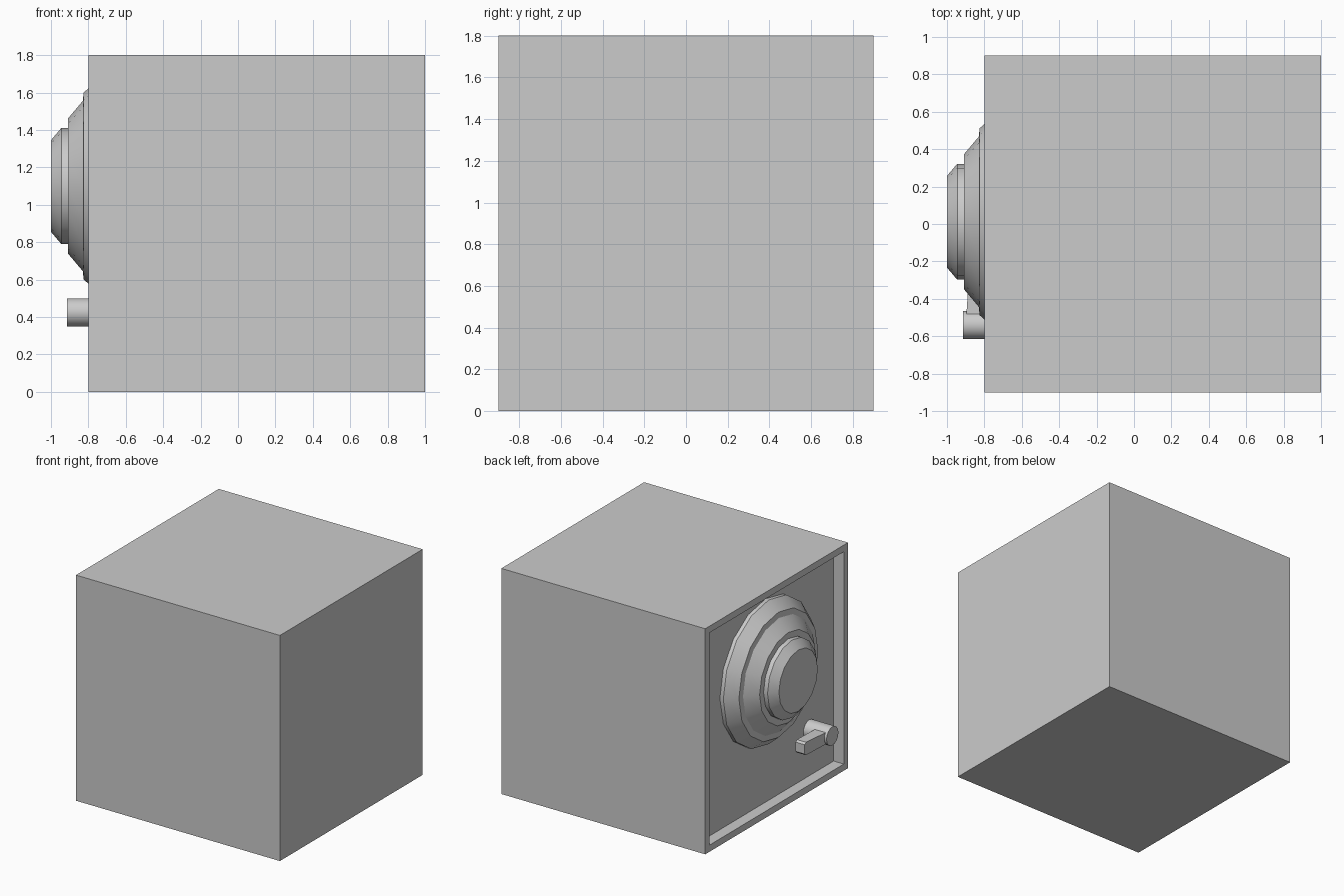
import bpy, bmesh, math
from mathutils import Vector

if "Cube" in bpy.data.objects:
    bpy.data.objects.remove(bpy.data.objects["Cube"])


def finish(bm, name, smooth=False):
    bmesh.ops.recalc_face_normals(bm, faces=bm.faces)
    me = bpy.data.meshes.new(name)
    bm.to_mesh(me)
    bm.free()
    ob = bpy.data.objects.new(name, me)
    bpy.context.collection.objects.link(ob)
    if smooth:
        bpy.ops.object.select_all(action='DESELECT')
        ob.select_set(True)
        bpy.context.view_layer.objects.active = ob
        bpy.ops.object.shade_smooth_by_angle(angle=math.radians(30))
    return ob


def lathe_x(name, profile, cy, cz, segments=16):
    """Turn an (x, radius) profile about an axis parallel to x, capping both ends."""
    bm = bmesh.new()
    rings = []
    for x, r in profile:
        rings.append([bm.verts.new((x, cy + r * math.cos(a), cz + r * math.sin(a)))
                      for a in (2 * math.pi * i / segments for i in range(segments))])
    for a, b in zip(rings, rings[1:]):
        for i in range(segments):
            j = (i + 1) % segments
            bm.faces.new((a[i], a[j], b[j], b[i]))
    bm.faces.new(rings[0])
    bm.faces.new(rings[-1])
    return finish(bm, name, smooth=True)


# Cabinet: cube with a recessed door panel on the -x face
bm = bmesh.new()
bmesh.ops.create_cube(bm, size=1.8)
bmesh.ops.translate(bm, verts=bm.verts, vec=(0.1, 0, 0.9))
bm.normal_update()
door = next(f for f in bm.faces if f.normal.x < -0.9)
bmesh.ops.inset_region(bm, faces=[door], thickness=0.075)
panel = bmesh.ops.extrude_face_region(bm, geom=[door])["geom"]
bmesh.ops.translate(bm, verts=[v for v in panel if isinstance(v, bmesh.types.BMVert)],
                    vec=(0.09, 0, 0))
if door.is_valid:
    bmesh.ops.delete(bm, geom=[door], context='FACES_ONLY')
finish(bm, "cabinet")

# Stepped dial: three chamfered discs
lathe_x("dial", [(-1.0, 0.245), (-0.945, 0.31), (-0.91, 0.31), (-0.91, 0.36),
                 (-0.83, 0.455), (-0.825, 0.50), (-0.74, 0.575), (-0.71, 0.575)],
        0.012, 1.10)

# Handle hub
lathe_x("handle_hub", [(-0.915, 0.075), (-0.71, 0.075)], -0.54, 0.425)

# Handle lever: tapered bar reaching sideways from the hub
bm = bmesh.new()
sections = [(-0.54, -0.90, -0.80, 0.045), (-0.24, -0.88, -0.80, 0.052)]
loops = []
for y, x0, x1, h in sections:
    loops.append([bm.verts.new((x, y, 0.423 + z))
                  for x, z in ((x0, -h), (x1, -h), (x1, h), (x0, h))])
for i in range(4):
    j = (i + 1) % 4
    bm.faces.new((loops[0][i], loops[0][j], loops[1][j], loops[1][i]))
bm.faces.new(loops[0])
bm.faces.new(loops[1])
bmesh.ops.recalc_face_normals(bm, faces=bm.faces)
bm.normal_update()
tip_edges = [e for e in bm.edges if all(v.co.y > -0.3 for v in e.verts)
             and abs(e.verts[0].co.z - e.verts[1].co.z) < 0.01]
bmesh.ops.bevel(bm, geom=tip_edges, offset=0.015, segments=1, affect='EDGES')
finish(bm, "handle_lever")
